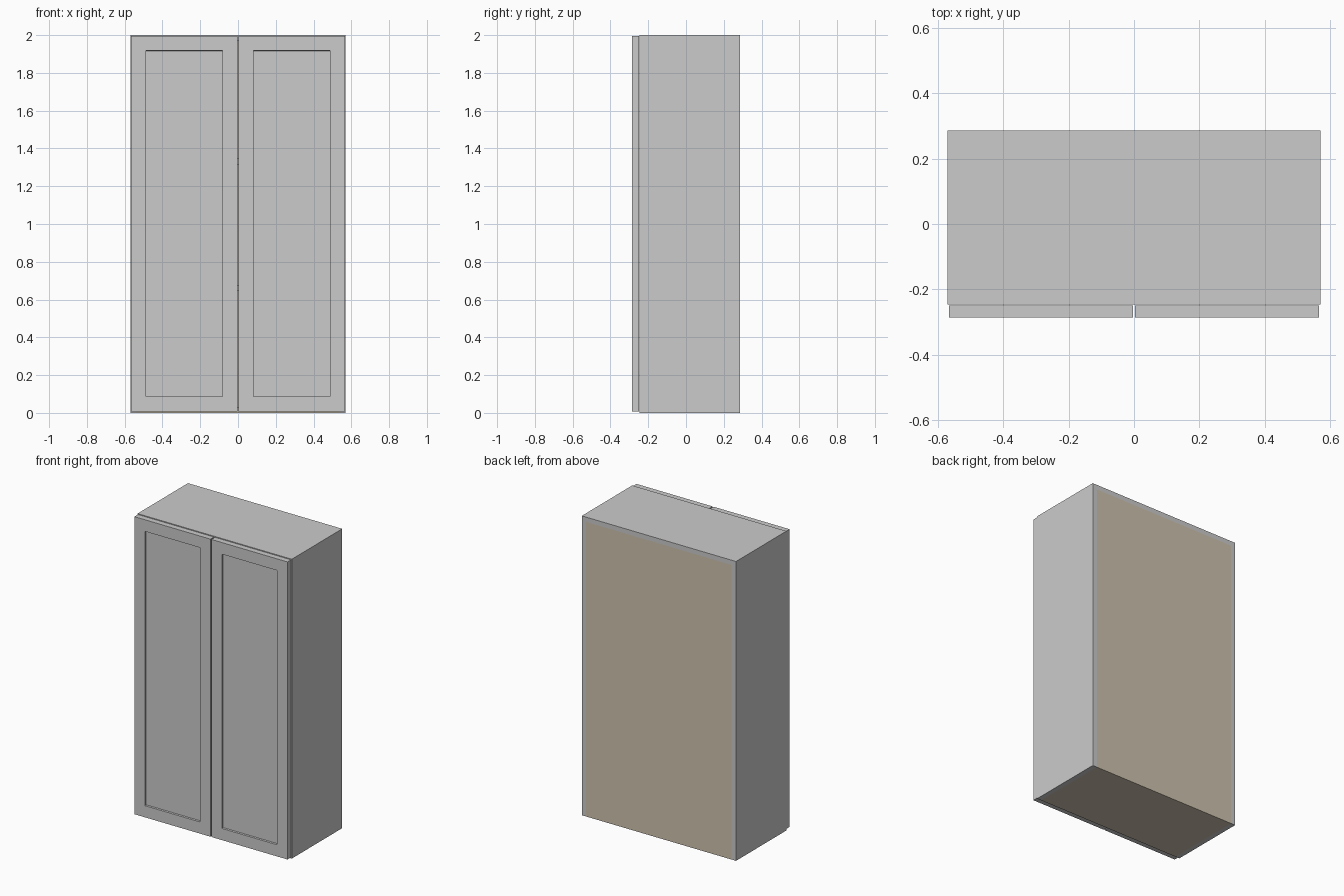
import bpy, bmesh

if "Cube" in bpy.data.objects:
    bpy.data.objects.remove(bpy.data.objects["Cube"])

W, D, H = 0.57, 0.286, 2.0      # half width, half depth, height
T = 0.032                       # board thickness
FRONT = -0.246                  # front edge of the carcass

wood = bpy.data.materials.new("beige_board")
wood.diffuse_color = (0.62, 0.55, 0.43, 1)
wood.use_nodes = True
wood.node_tree.nodes["Principled BSDF"].inputs["Base Color"].default_value = wood.diffuse_color


def box(name, x, y, z, mat=None, panel=False):
    bm = bmesh.new()
    bmesh.ops.create_cube(bm, size=1)
    for v in bm.verts:
        for i, (a, b) in enumerate((x, y, z)):
            v.co[i] = a if v.co[i] < 0 else b
    if panel:
        # recessed centre panel on the front face
        bm.normal_update()
        face = min(bm.faces, key=lambda f: f.calc_center_median().y)
        bmesh.ops.inset_region(bm, faces=[face], thickness=0.11)
        bmesh.ops.inset_region(bm, faces=[face], thickness=0.002, depth=-0.012)
    me = bpy.data.meshes.new(name)
    bm.to_mesh(me)
    bm.free()
    ob = bpy.data.objects.new(name, me)
    bpy.context.collection.objects.link(ob)
    if mat:
        me.materials.append(mat)
    return ob


inner = W - T
back_y = D - 0.012

# side boards and doors, left and right
for side, s in (("left", -1), ("right", 1)):
    box(f"{side}_side", sorted((s * inner, s * W)), (FRONT, D), (0, H))
    box(f"{side}_door", sorted((s * 0.0035, s * 0.566)), (-D, -0.249),
        (0.008, 1.996), panel=True)

# top, bottom and back boards
box("top_board", (-inner, inner), (FRONT, D), (H - T, H))
box("bottom_board", (-inner, inner), (FRONT, back_y), (0, T), wood)
box("back_panel", (-inner, inner), (back_y, D), (0, H - T), wood)

# inner shelves
for i, z in enumerate((0.66, 1.33)):
    box(f"shelf_{i + 1}", (-inner, inner), (FRONT + 0.02, back_y),
        (z - T / 2, z + T / 2), wood)
